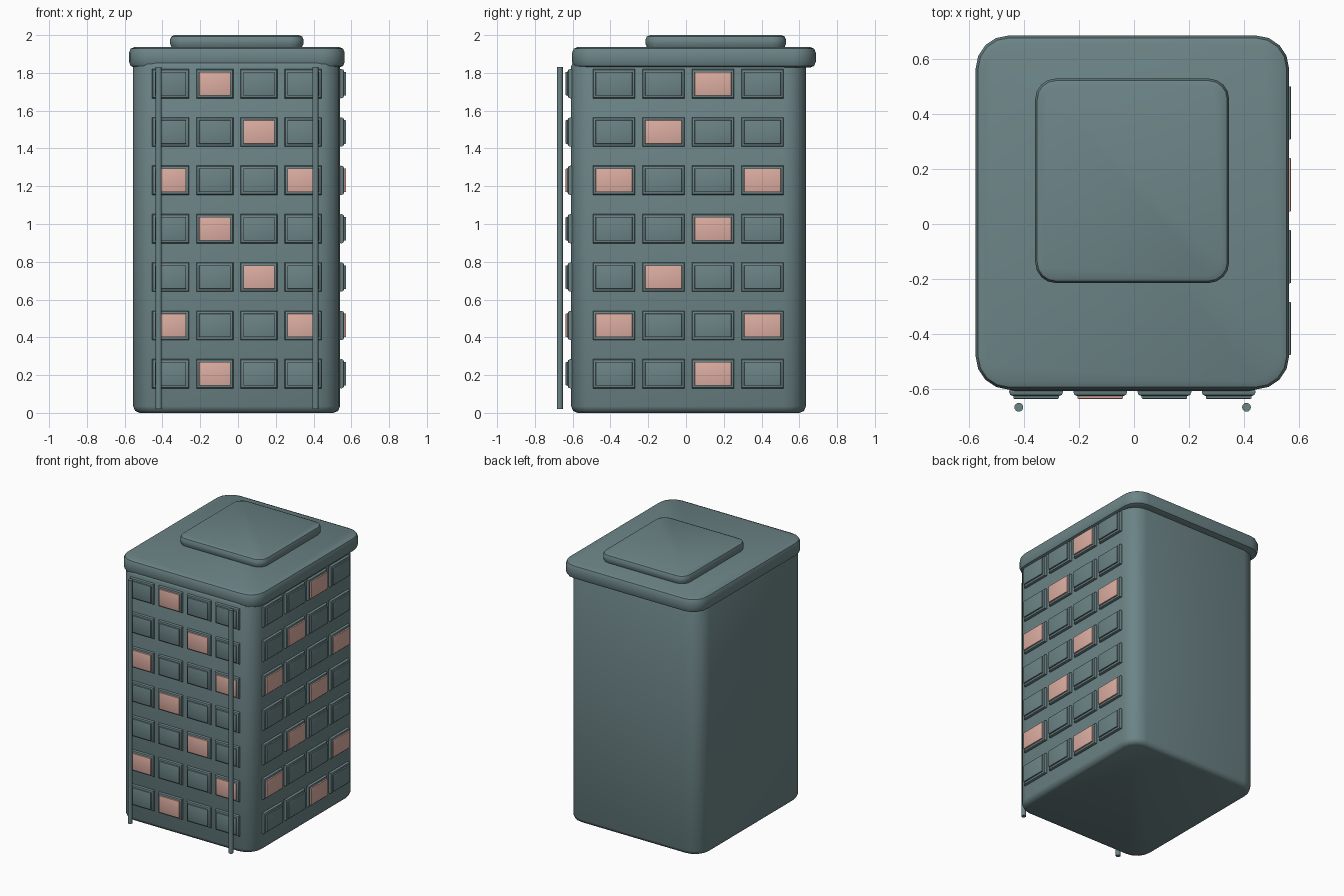
import bpy
import bmesh
from math import radians

cube = bpy.data.objects.get("Cube")
if cube:
    bpy.data.objects.remove(cube, do_unlink=True)


def material(name, color):
    m = bpy.data.materials.new(name)
    m.use_nodes = True
    m.diffuse_color = color
    m.node_tree.nodes["Principled BSDF"].inputs["Base Color"].default_value = color
    return m


slate = material("slate teal", (0.15, 0.23, 0.24, 1))
lit = material("lit window pink", (0.72, 0.42, 0.36, 1))


def rounded_box(name, lo, hi, mat, axis, corner, rim, segments=4, rim_segments=2, angle=35):
    """Box with its edges along one axis rounded, then the rims of both end faces softened."""
    bm = bmesh.new()
    bmesh.ops.create_cube(bm, size=1)
    for v in bm.verts:
        v.co = [(a + b) / 2 + c * (b - a) for a, b, c in zip(lo, hi, v.co)]
    if corner:
        edges = [e for e in bm.edges
                 if abs(e.verts[0].co[axis] - e.verts[1].co[axis]) > 1e-5]
        bmesh.ops.bevel(bm, geom=edges, offset=corner, segments=segments,
                        profile=0.5, affect='EDGES')
    bm.normal_update()
    if rim:
        caps = [f for f in bm.faces if abs(f.normal[axis]) > 0.9]
        edges = list({e for f in caps for e in f.edges})
        bmesh.ops.bevel(bm, geom=edges, offset=rim, segments=rim_segments,
                        profile=0.5, affect='EDGES')
    mesh = bpy.data.meshes.new(name)
    bm.to_mesh(mesh)
    bm.free()
    mesh.materials.append(mat)
    obj = bpy.data.objects.new(name, mesh)
    bpy.context.collection.objects.link(obj)
    bpy.ops.object.select_all(action='DESELECT')
    obj.select_set(True)
    bpy.context.view_layer.objects.active = obj
    bpy.ops.object.shade_smooth_by_angle(angle=radians(angle))
    return obj


# Tower, overhanging roof slab and raised roof block
rounded_box("tower_body", (-0.555, -0.608, 0), (0.54, 0.635, 1.87), slate, 2, 0.12, 0.035, angle=80)
rounded_box("roof_slab", (-0.577, -0.603, 1.828), (0.565, 0.687, 1.937), slate, 2, 0.12, 0.03)
rounded_box("roof_block", (-0.36, -0.215, 1.93), (0.347, 0.53, 2.0), slate, 2, 0.075, 0.025)


def window(name, side, u, z, width, height, wall, glowing):
    """Softened frame on a wall with a raised pane; side 1 is the front, 0 the +x wall."""
    out = -1 if side == 1 else 1
    layers = (("frame", width, height, -0.01, 0.022, slate, 0.014),
              ("pane", width - 0.03, height - 0.03, 0.01, 0.032, lit if glowing else slate, 0.003))
    for part, w, h, inner, outer, mat, rim in layers:
        a, b = sorted((wall + out * inner, wall + out * outer))
        lo, hi = [u - w / 2] * 3, [u + w / 2] * 3
        lo[side], hi[side] = a, b
        lo[2], hi[2] = z - h / 2, z + h / 2
        rounded_box(f"{name}_{part}", lo, hi, mat, side, 0, rim)


# Seven floors of windows on two walls, lit in a diagonal pattern
for row in range(7):
    z = 0.207 + 0.256 * row
    for col in range(4):
        window(f"front_window_{row}_{col}", 1, -0.357 + 0.234 * col, z,
               0.196, 0.155, -0.605, (row + col) % 3 == 1)
        window(f"side_window_{row}_{col}", 0, -0.381 + 0.262 * col, z,
               0.224, 0.155, 0.54, (row + 2 * col) % 3 == 1)

# Two slim drainpipes standing in front
for side, x in (("right", -0.42), ("left", 0.41)):
    bpy.ops.mesh.primitive_cylinder_add(vertices=16, radius=0.016, depth=1.81,
                                        location=(x, -0.668, 0.925))
    pipe = bpy.context.object
    pipe.name = f"{side}_drainpipe"
    pipe.data.materials.append(slate)
    bpy.ops.object.shade_smooth_by_angle(angle=radians(35))
